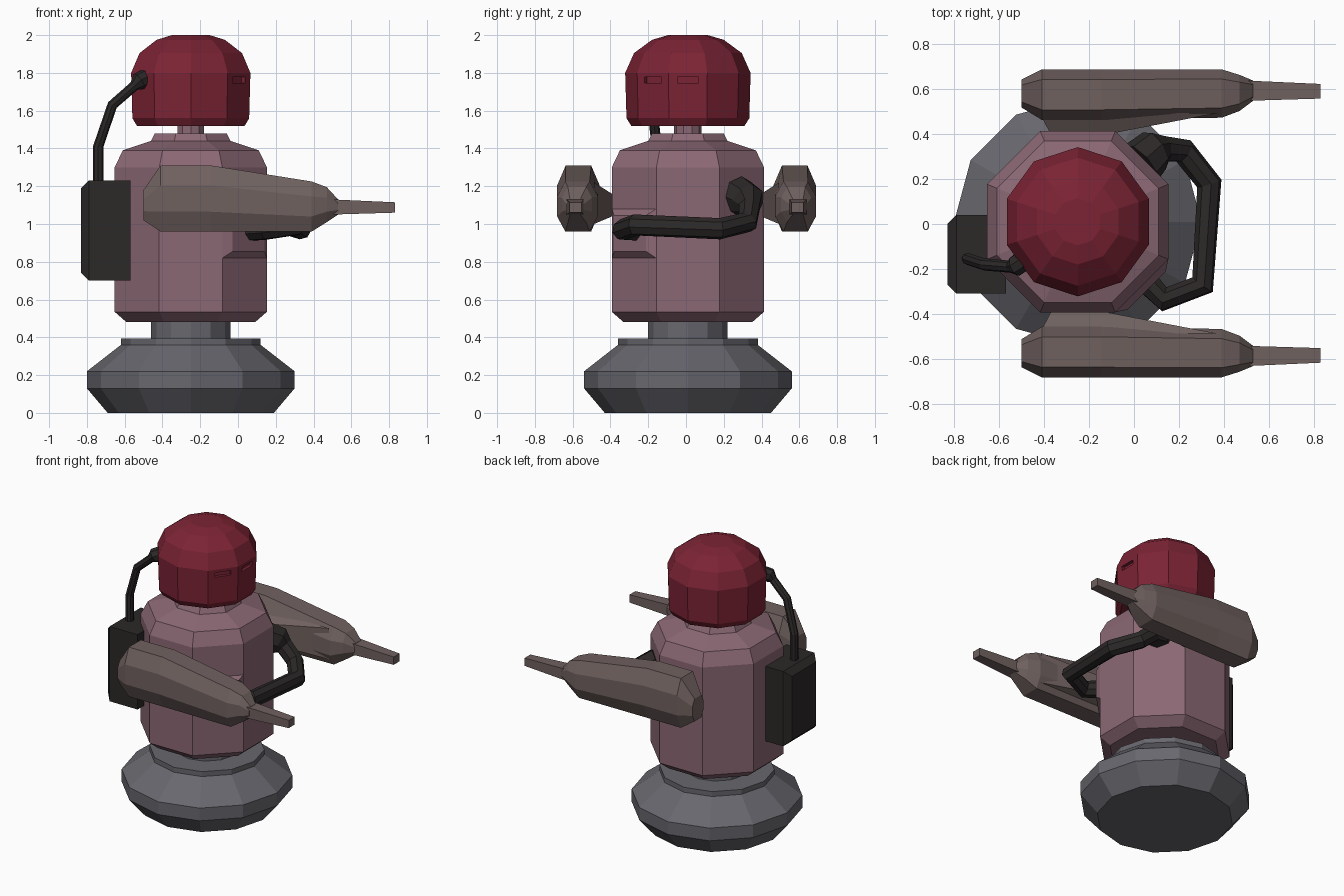
import bpy, bmesh
from math import sin, cos, pi, radians
from mathutils import Vector, Matrix

if "Cube" in bpy.data.objects:
    bpy.data.objects.remove(bpy.data.objects["Cube"])

CX, CY = -0.25, 0.01  # vertical body axis


def material(name, r, g, b):
    m = bpy.data.materials.new(name)
    m.diffuse_color = (r, g, b, 1)
    m.use_nodes = True
    m.node_tree.nodes["Principled BSDF"].inputs["Base Color"].default_value = m.diffuse_color
    return m


ROSE = material("rose", 0.26, 0.14, 0.175)
RED = material("red", 0.20, 0.017, 0.035)
SLATE = material("slate", 0.135, 0.135, 0.155)
TAUPE = material("taupe", 0.16, 0.12, 0.115)
DARK = material("dark", 0.025, 0.021, 0.021)


def loft(name, rings, mat):
    """Skin a closed solid through rings of equal point count."""
    bm = bmesh.new()
    loops = [[bm.verts.new(p) for p in ring] for ring in rings]
    n = len(loops[0])
    for a, b in zip(loops, loops[1:]):
        for i in range(n):
            j = (i + 1) % n
            bm.faces.new((a[i], a[j], b[j], b[i]))
    bm.faces.new(loops[0])
    bm.faces.new(loops[-1])
    bmesh.ops.recalc_face_normals(bm, faces=bm.faces)
    me = bpy.data.meshes.new(name)
    bm.to_mesh(me)
    bm.free()
    ob = bpy.data.objects.new(name, me)
    me.materials.append(mat)
    bpy.context.collection.objects.link(ob)
    return ob


def turned(name, profile, sides, start, mat):
    """Turned body from (radius, z) pairs around the body axis."""
    angles = [start + 2 * pi * i / sides for i in range(sides)]
    return loft(name, [[(CX + r * cos(a), CY + r * sin(a), z) for a in angles]
                       for r, z in profile], mat)


def rect(u0, u1, v0, v1):
    return [(u0, v0), (u1, v0), (u1, v1), (u0, v1)]


def face_frame(deg, dist, z):
    """Matrix whose local x points out of a body side facing the given angle."""
    a = radians(deg)
    return (Matrix.Translation((CX + dist * cos(a), CY + dist * sin(a), z))
            @ Matrix.Rotation(a, 4, 'Z'))


def hose(name, points, radius):
    """Faceted tube along (x, y, z, radius factor) points."""
    cu = bpy.data.curves.new(name, 'CURVE')
    cu.dimensions = '3D'
    cu.bevel_depth = radius
    cu.bevel_resolution = 2
    cu.use_fill_caps = True
    sp = cu.splines.new('POLY')
    sp.points.add(len(points) - 1)
    sp.use_smooth = False
    for p, (x, y, z, f) in zip(sp.points, points):
        p.co = (x, y, z, 1)
        p.radius = f
    cu.materials.append(DARK)
    ob = bpy.data.objects.new(name, cu)
    bpy.context.collection.objects.link(ob)
    return ob


# Base and waist
turned("base", [(0.44, 0), (0.55, 0.13), (0.55, 0.22), (0.37, 0.36), (0.37, 0.395)],
       12, 0, SLATE)
turned("waist", [(0.21, 0.38), (0.21, 0.50)], 12, 0, SLATE)

# Octagonal torso, given by apothem
k = 1 / cos(pi / 8)
turned("torso", [(a * k, z) for a, z in [(0.34, 0.48), (0.403, 0.535), (0.403, 1.30),
       (0.36, 1.39), (0.21, 1.44), (0.19, 1.48)]], 8, pi / 8, ROSE)

# Raised panel on the front right side of the torso
panel = loft("chest_panel",
             [[(x, u, v) for u, v in rect(-w, w, -h, h)]
              for x, w, h in [(-0.02, 0.165, 0.13), (0.0, 0.165, 0.13), (0.03, 0.12, 0.095)]],
             ROSE)
panel.matrix_world = face_frame(-45, 0.403, 0.95)

# Neck and ten-sided head
turned("neck", [(0.073, 1.46), (0.073, 1.54)], 10, pi / 2, ROSE)
head = turned("head", [(0.30, 1.52), (0.325, 1.56), (0.332, 1.80), (0.285, 1.905),
              (0.19, 1.975), (0.105, 2.0)], 10, pi / 2, RED)

# Eye slots cut into two neighbouring head sides
for i, deg in enumerate((0, -36)):
    cutter = loft("eye_cutter_%d" % i,
                  [[(x, u, v) for u, v in rect(-0.055, 0.055, -0.016, 0.016)]
                   for x in (-0.02, 0.05)], RED)
    cutter.matrix_world = face_frame(deg, 0.313, 1.763)
    cutter.hide_render = True
    cutter.hide_viewport = True
    cutter.display_type = 'WIRE'
    mod = head.modifiers.new("eye_slot", 'BOOLEAN')
    mod.operation = 'DIFFERENCE'
    mod.solver = 'EXACT'
    mod.object = cutter

# Back pack with chamfered outer face
loft("back_pack", [[(x, u, v) for u, v in rect(-0.31 + c, 0.04 - c, 0.70 + c, 1.23 - c)]
     for x, c in [(-0.57, 0), (-0.79, 0), (-0.83, 0.04)]], DARK)

# Hose from pack to head, with a flared end
hose("head_hose", [(-0.74, -0.155, 1.20, 1), (-0.74, -0.155, 1.41, 1),
     (-0.665, -0.18, 1.63, 1), (-0.55, -0.19, 1.73, 1), (-0.525, -0.185, 1.755, 1.8),
     (-0.48, -0.155, 1.775, 1.8)], 0.027)

# Large hose looping across the chest
hose("chest_hose", [(0.03, 0.27, 1.15, 1.9), (0.09, 0.325, 1.12, 1.7),
     (0.13, 0.335, 1.09, 1.05), (0.22, 0.325, 1.01, 1), (0.335, 0.18, 0.975, 1),
     (0.305, -0.27, 0.995, 1), (0.135, -0.335, 0.97, 1), (0.05, -0.25, 0.965, 1)], 0.057)


def oct_section(x, y0, y1, z0, z1, side):
    """Chamfered rectangle across the arm."""
    dy, dz = (y1 - y0) * 0.2, (z1 - z0) * 0.3
    pts = [(y0 + dy, z0), (y1 - dy, z0), (y1, z0 + dz), (y1, z1 - dz),
           (y1 - dy, z1), (y0 + dy, z1), (y0, z1 - dz), (y0, z0 + dz)]
    return [(x, side * y + 0.003, z) for y, z in pts]


# Arms with tapering tips and shoulder blocks
ARM = [(-0.50, 0.515, 0.64, 1.02, 1.18), (-0.41, 0.46, 0.685, 0.96, 1.31),
       (-0.145, 0.46, 0.685, 0.96, 1.31), (0.39, 0.47, 0.685, 0.96, 1.225),
       (0.47, 0.50, 0.66, 1.01, 1.195), (0.53, 0.545, 0.635, 1.05, 1.13)]
for side, word in ((-1, "right"), (1, "left")):
    loft(word + "_arm", [oct_section(*s, side) for s in ARM], TAUPE)
    loft(word + "_arm_tip",
         [[(x, side * y + 0.003, z) for y, z in rect(y0, y1, z0, z1)]
          for x, y0, y1, z0, z1 in [(0.50, 0.545, 0.635, 1.05, 1.13),
                                    (0.83, 0.555, 0.62, 1.06, 1.115)]], TAUPE)
    loft(word + "_shoulder",
         [[(x, side * y + 0.003, z) for x, z in rect(x0, x1, z0, z1)]
          for y, x0, x1, z0, z1 in [(0.49, -0.42, 0.37, 1.00, 1.22),
                                    (0.395, -0.37, -0.125, 1.04, 1.16)]], TAUPE)
